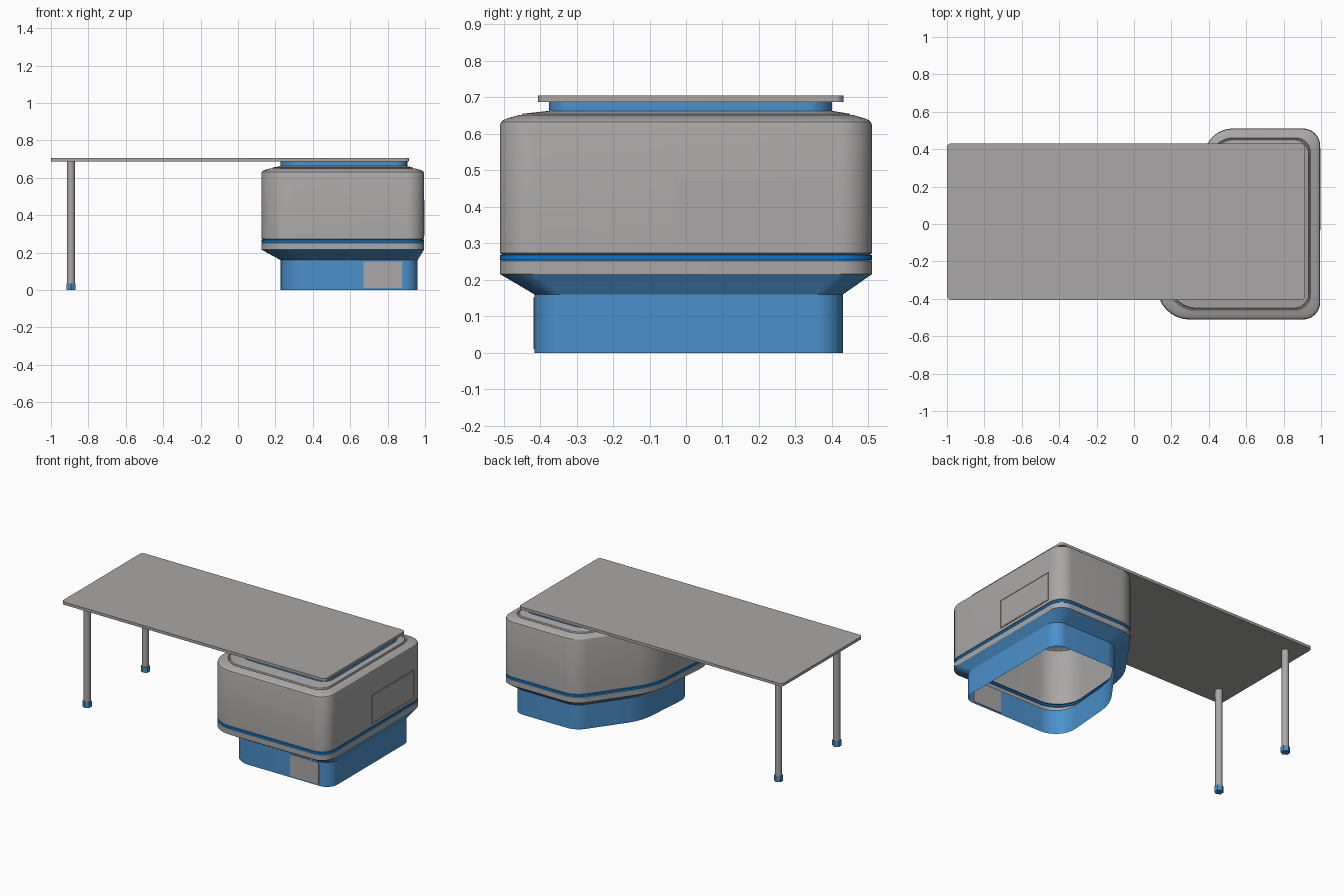
import bpy, bmesh, math
from mathutils import Vector

if "Cube" in bpy.data.objects:
    bpy.data.objects.remove(bpy.data.objects["Cube"])


def material(name, rgb):
    m = bpy.data.materials.new(name)
    m.diffuse_color = (*rgb, 1)
    m.use_nodes = True
    m.node_tree.nodes["Principled BSDF"].inputs["Base Color"].default_value = m.diffuse_color
    return m


GREY = material("warm grey", (0.40, 0.39, 0.385))
BLUE = material("soft blue", (0.07, 0.28, 0.60))
BRIGHT = material("bright blue", (0.0, 0.19, 0.68))


def finish(name, bm, mat):
    me = bpy.data.meshes.new(name)
    bmesh.ops.recalc_face_normals(bm, faces=bm.faces)
    bm.to_mesh(me)
    bm.free()
    me.materials.append(mat)
    ob = bpy.data.objects.new(name, me)
    bpy.context.collection.objects.link(ob)
    bpy.context.view_layer.objects.active = ob
    bpy.ops.object.select_all(action='DESELECT')
    ob.select_set(True)
    bpy.ops.object.shade_smooth_by_angle(angle=math.radians(25))
    return ob


def rounded(corners, steps=10):
    """Outline from (x, y, radius) corners with each corner rounded."""
    out = []
    n = len(corners)
    for i, (x, y, r) in enumerate(corners):
        p = Vector((x, y))
        a = (Vector(corners[i - 1][:2]) - p).normalized()
        b = (Vector(corners[(i + 1) % n][:2]) - p).normalized()
        half = a.angle(b) / 2
        t = r / math.tan(half)
        c = p + (a + b).normalized() * (r / math.sin(half))
        u, v = p + a * t - c, p + b * t - c
        for k in range(steps + 1):
            d = u.lerp(v, k / steps).normalized() * r
            out.append(c + d)
    return out


# Plan outline of the cabinet: straight right side, angled back-left corner
PLAN = rounded([(0.995, -0.51, 0.09), (0.995, 0.51, 0.09), (0.45, 0.51, 0.15),
                (0.16, 0.10, 0.40), (0.113, -0.51, 0.17)])
PX0, PX1 = min(p.x for p in PLAN), max(p.x for p in PLAN)
FULL = (0.125, 0.995, -0.51, 0.51)
FOOT = (0.228, 0.96, -0.415, 0.43)
NECK = (0.228, 0.905, -0.375, 0.40)


def inset(d):
    return (FULL[0] + d, FULL[1] - d, FULL[2] + d, FULL[3] - d)


def loft(name, rings, mat):
    """Skin the plan, fitted to a box at each height."""
    bm = bmesh.new()
    loops = []
    for z, (x0, x1, y0, y1) in rings:
        loops.append([bm.verts.new((x0 + (p.x - PX0) / (PX1 - PX0) * (x1 - x0),
                                    y0 + (p.y + 0.51) / 1.02 * (y1 - y0), z)) for p in PLAN])
    n = len(PLAN)
    for lo, hi in zip(loops, loops[1:]):
        for i in range(n):
            j = (i + 1) % n
            bm.faces.new((lo[i], lo[j], hi[j], hi[i]))
    return finish(name, bm, mat)


def plate(name, x0, x1, y0, y1, z0, z1, mat):
    bm = bmesh.new()
    bmesh.ops.create_cube(bm, size=1)
    for v in bm.verts:
        v.co = ((x0 + x1) / 2 + v.co.x * (x1 - x0), (y0 + y1) / 2 + v.co.y * (y1 - y0),
                (z0 + z1) / 2 + v.co.z * (z1 - z0))
    return finish(name, bm, mat)


def cylinder(name, x, y, z0, z1, r, sides, mat):
    bm = bmesh.new()
    bmesh.ops.create_cone(bm, cap_ends=True, segments=sides, radius1=r, radius2=r, depth=z1 - z0)
    bmesh.ops.translate(bm, verts=bm.verts, vec=(x, y, (z0 + z1) / 2))
    return finish(name, bm, mat)


# Cabinet: open plinth, flare, lower band, accent strip, hollow body and neck
loft("plinth", [(0, FOOT), (0.16, FOOT)], BLUE)
loft("plinth_flare", [(0.16, FOOT), (0.216, FULL)], BLUE)
loft("lower_band", [(0.216, FULL), (0.252, FULL), (0.254, inset(0.006))], GREY)
loft("accent_strip", [(0.254, inset(0.006)), (0.255, inset(0.001)),
                      (0.268, inset(0.001)), (0.270, inset(0.006))], BRIGHT)
loft("cabinet_body", [(0.270, inset(0.006)), (0.273, FULL), (0.622, FULL), (0.632, inset(0.003)),
                      (0.638, inset(0.010)), (0.643, inset(0.022)), (0.651, inset(0.050)),
                      (0.647, inset(0.053)), (0.647, inset(0.058)), (0.655, inset(0.061)),
                      (0.663, NECK)], GREY)
loft("cabinet_neck", [(0.663, NECK), (0.688, NECK)], BLUE)

# Plinth grille and side panel with a thin frame
plate("plinth_panel", 0.672, 0.878, -0.418, -0.411, 0.01, 0.152, GREY)
plate("side_panel", 0.992, 0.997, -0.025, 0.399, 0.297, 0.474, GREY)
for k, (y0, y1, z0, z1) in enumerate([(-0.031, 0.405, 0.291, 0.295), (-0.031, 0.405, 0.476, 0.480),
                                      (-0.031, -0.027, 0.295, 0.476), (0.401, 0.405, 0.295, 0.476)]):
    plate(f"side_panel_frame_{k + 1}", 0.992, 0.998, y0, y1, z0, z1, GREY)

# Table top with rounded corners
R = 0.022
bm = bmesh.new()
face = bm.faces.new([bm.verts.new((p.x, p.y, 0.687)) for p in rounded(
    [(-1, -0.405, R), (0.915, -0.405, R), (0.915, 0.431, R), (-1, 0.431, R)], 6)])
ext = bmesh.ops.extrude_face_region(bm, geom=[face], use_keep_orig=True)
bmesh.ops.translate(bm, vec=(0, 0, 0.018),
                    verts=[g for g in ext["geom"] if isinstance(g, bmesh.types.BMVert)])
finish("table_top", bm, GREY)

# Legs with six-sided feet
for label, y in (("front", -0.29), ("back", 0.315)):
    cylinder(label + "_leg", -0.893, y, 0.03, 0.688, 0.022, 24, GREY)
    cylinder(label + "_leg_foot", -0.893, y, 0, 0.036, 0.028, 6, BLUE)
